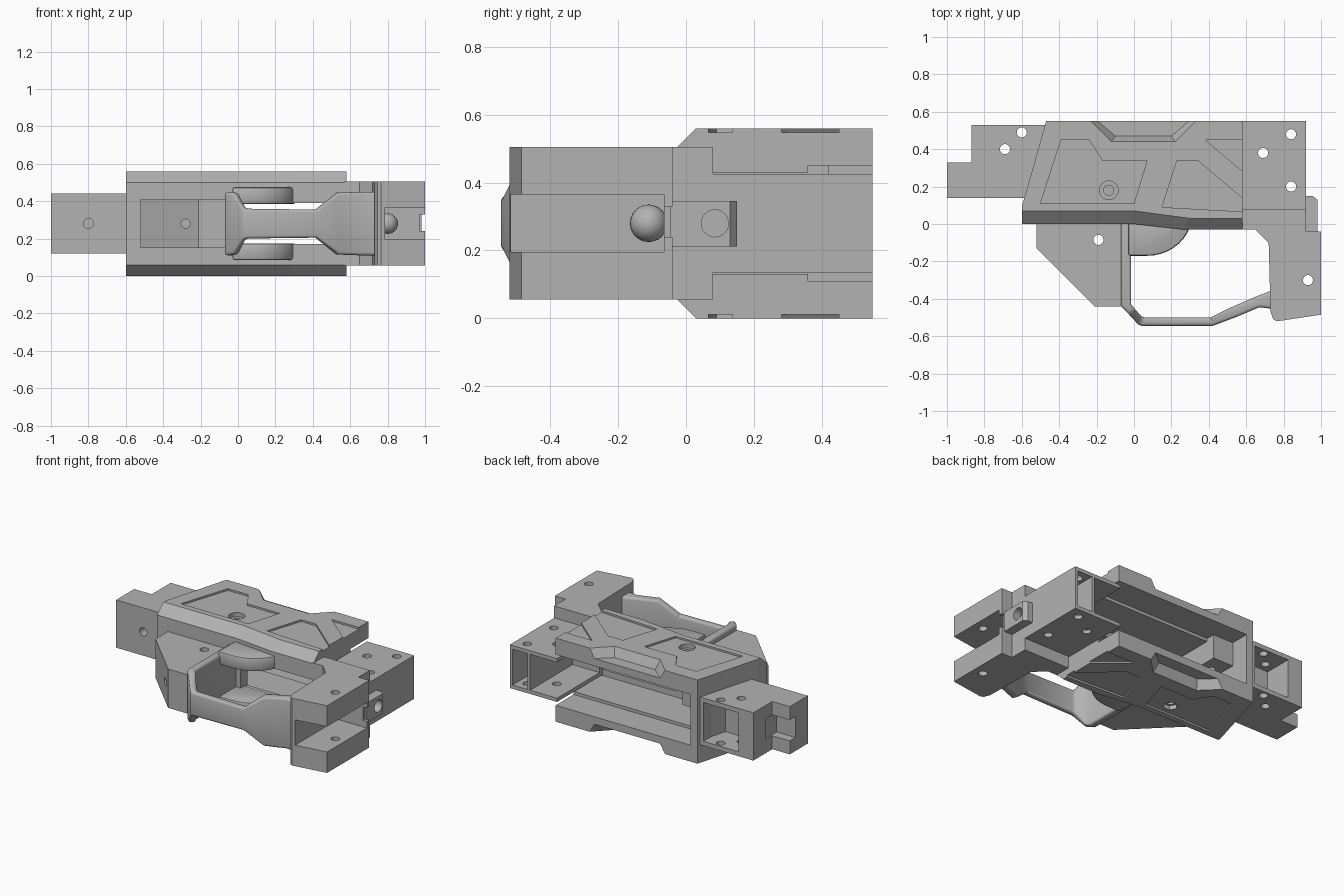
import bpy, bmesh, math
from mathutils import Vector

cube = bpy.data.objects.get("Cube")
if cube:
    bpy.data.objects.remove(cube, do_unlink=True)

MID = 0.28  # height of the symmetry plane
grey = bpy.data.materials.new("machined grey")
grey.use_nodes = True
tone = (0.45, 0.45, 0.45, 1)
grey.diffuse_color = tone
grey.node_tree.nodes["Principled BSDF"].inputs["Base Color"].default_value = tone


def loft(name, sections):
    """Solid through matching closed loops of 3D points."""
    bm = bmesh.new()
    loops = [[bm.verts.new(p) for p in s] for s in sections]
    n = len(loops[0])
    for a, b in zip(loops, loops[1:]):
        for i in range(n):
            j = (i + 1) % n
            bm.faces.new((a[i], a[j], b[j], b[i]))
    bm.faces.new(loops[0][::-1])
    bm.faces.new(loops[-1])
    bmesh.ops.recalc_face_normals(bm, faces=bm.faces)
    mesh = bpy.data.meshes.new(name)
    bm.to_mesh(mesh)
    bm.free()
    mesh.materials.append(grey)
    ob = bpy.data.objects.new(name, mesh)
    bpy.context.collection.objects.link(ob)
    return ob


def prism(name, pts, z0, z1):
    return loft(name, [[(x, y, z) for x, y in pts] for z in (z0, z1)])


def box(name, x0, x1, y0, y1, z0, z1):
    return prism(name, [(x0, y0), (x1, y0), (x1, y1), (x0, y1)], z0, z1)


def rod(name, centre, r, depth, axis="z", sides=24):
    turn = Vector((0, 0, 1)).rotation_difference(
        {"x": Vector((1, 0, 0)), "y": Vector((0, 1, 0)), "z": Vector((0, 0, 1))}[axis])
    ring = [(r * math.cos(math.tau * i / sides), r * math.sin(math.tau * i / sides)) for i in range(sides)]
    return loft(name, [[turn @ Vector((x, y, h)) + Vector(centre) for x, y in ring]
                       for h in (-depth / 2, depth / 2)])


def active(ob):
    bpy.ops.object.select_all(action="DESELECT")
    ob.select_set(True)
    bpy.context.view_layer.objects.active = ob


def cut(ob, *cutters):
    for c in cutters:
        active(ob)
        m = ob.modifiers.new("cut", "BOOLEAN")
        m.operation, m.solver, m.object = "DIFFERENCE", "EXACT", c
        bpy.ops.object.modifier_apply(modifier=m.name)
        bpy.data.objects.remove(c, do_unlink=True)


def holes(ob, *spots):
    cut(ob, *[rod("drill", (x, y, MID), 0.027, 1) for x, y in spots])


def bevel(ob, width, segments=3):
    active(ob)
    m = ob.modifiers.new("bevel", "BEVEL")
    m.width, m.segments, m.angle_limit = width, segments, math.radians(40)
    bpy.ops.object.modifier_apply(modifier=m.name)
    bpy.ops.object.shade_smooth_by_angle(angle=math.radians(35))


# Main housing with chamfered front edges
rim = [(0.58, 0.55), (-0.47, 0.55), (-0.6, 0.09)]
wide = [(-0.6, 0), (0, 0), (0.27, -0.03), (0.58, -0.03)] + rim
narrow = [(-0.6, 0.07), (0, 0.07), (0.3, 0.03), (0.58, 0.03)] + rim
housing = loft("housing", [[(x, y, z) for x, y in p] for p, z in
                           ((narrow, 0), (wide, 0.06), (wide, 0.5), (narrow, 0.56))])
cut(housing, box("cavity", -0.42, 0.6, 0.07, 0.6, 0.11, 0.45),
    box("trigger_window", 0.02, 0.57, -0.1, 0.1, 0.17, 0.39))

# Shallow side panels and sloped rear notches, on both faces
panels = [
    [(-0.5, 0.11), (-0.39, 0.45), (-0.24, 0.45), (-0.17, 0.34), (0.07, 0.34), (0, 0.11)],
    [(0.15, 0.09), (0.23, 0.34), (0.34, 0.34), (0.6, 0.12), (0.6, 0.065)],
    [(0.38, 0.45), (0.6, 0.265), (0.6, 0.45)],
]
notch_top = [(-0.24, 0.56), (-0.12, 0.44), (0.22, 0.44), (0.34, 0.56)]
notch_low = [(-0.205, 0.56), (-0.1, 0.47), (0.2, 0.47), (0.305, 0.56)]
for side in (-1, 1):
    for p in panels:
        cut(housing, prism("panel", p, MID + side * 0.268, MID + side * 0.3))
    cut(housing, loft("notch", [[(x, y, MID + side * h) for x, y in p]
                                for p, h in ((notch_low, 0.22), (notch_top, 0.281))]))
cut(housing, rod("bolt_seat", (-0.135, 0.18, 0.56), 0.05, 0.08),
    rod("nut_seat", (-0.135, 0.18, 0), 0.045, 0.08, sides=6))
holes(housing, (-0.135, 0.18))
inner_block = box("inner_block", -0.43, -0.27, 0.06, 0.42, 0.29, 0.46)
for z in (0.105, 0.43):
    box("inner_rail", -0.43, 0.58, 0.06, 0.36, z, z + 0.025)
holes(inner_block, (-0.35, 0.3))

# Hollow box at the right end
end_box = box("end_box", 0.57, 0.92, 0.07, 0.55, 0.135, 0.425)
cut(end_box, box("hollow", 0.5, 0.77, 0.1, 0.6, 0.16, 0.4),
    box("hollow", 0.79, 0.9, 0.1, 0.6, 0.16, 0.4))
holes(end_box, (0.69, 0.38), (0.84, 0.48), (0.84, 0.2))

# Forked grip block with cross bar
grip = prism("forked_grip", [(0.57, -0.03), (0.65, -0.03), (0.72, -0.1), (0.73, -0.47), (0.745, -0.51),
                             (0.765, -0.52), (1, -0.485), (1, -0.04), (0.92, -0.04), (0.92, 0.08),
                             (0.57, 0.08)], 0.055, 0.505)
cut(grip, box("fork_slot", 0.785, 1.1, -0.6, -0.065, 0.195, 0.365),
    box("slot_exit", 0.97, 1.1, -0.1, 0, 0.24, 0.33))
holes(grip, (0.93, -0.3))

# Side lug and domed detent
lug = prism("side_lug", [(0.91, -0.045), (0.98, -0.045), (0.98, 0.13), (0.955, 0.15), (0.91, 0.15)], 0.212, 0.346)
cut(lug, rod("lug_hole", (0.98, 0.085, MID), 0.04, 0.1, "x"))
bpy.ops.mesh.primitive_uv_sphere_add(segments=24, ring_count=12, radius=0.055, location=(0.8, -0.11, MID))
dome = bpy.context.object
dome.name = "detent_dome"
dome.data.materials.append(grey)
bpy.ops.object.shade_smooth_by_angle()

# Stepped mount at the left end
mount = prism("stepped_mount", [(-1, 0.14), (-0.55, 0.14), (-0.45, 0.53), (-0.87, 0.53), (-0.87, 0.33),
                                (-1, 0.33)], 0.12, 0.44)
cut(mount, box("mount_pocket", -0.76, -0.5, 0.34, 0.6, 0.15, 0.41),
    box("mount_slot", -1.1, -0.86, 0.27, 0.4, 0.21, 0.35),
    rod("mount_hole", (-0.8, 0.14, MID), 0.027, 0.3, "y"))
holes(mount, (-0.69, 0.4), (-0.6, 0.49))

# Front wedge
wedge = prism("front_wedge", [(-0.52, 0.03), (-0.52, -0.13), (-0.21, -0.44), (-0.05, -0.44), (-0.05, 0.03)],
              0.15, 0.41)
holes(wedge, (-0.19, -0.085))
cut(wedge, rod("wedge_hole", (-0.28, -0.4, MID), 0.024, 0.3, "y"))

# Rounded guard swept along its path: outer point, inner point, half width
stations = [((-0.07, 0.02), (-0.015, 0.02), 0.17), ((-0.07, -0.44), (-0.015, -0.43), 0.17),
            ((-0.03, -0.48), (0.005, -0.455), 0.165), ((0.03, -0.545), (0.045, -0.5), 0.08),
            ((0.42, -0.545), (0.41, -0.5), 0.075), ((0.54, -0.5), (0.52, -0.445), 0.165),
            ((0.67, -0.445), (0.66, -0.385), 0.17), ((0.75, -0.455), (0.75, -0.35), 0.17)]
guard = loft("trigger_guard", [[(*a, MID - w), (*b, MID - w), (*b, MID + w), (*a, MID + w)]
                               for a, b, w in stations])
bevel(guard, 0.015)

# Quarter-round cheeks either side of the trigger window
arc = [(0.07 + 0.24 * math.sin(t), 0.05 - 0.22 * math.cos(t)) for t in
       [math.radians(9 * i) for i in range(11)]]
for z0, z1 in ((0.085, 0.175), (0.385, 0.475)):
    cheek = prism("trigger_cheek", [(-0.03, 0.05), (-0.03, -0.17)] + arc, z0, z1)
    bevel(cheek, 0.012, 2)
